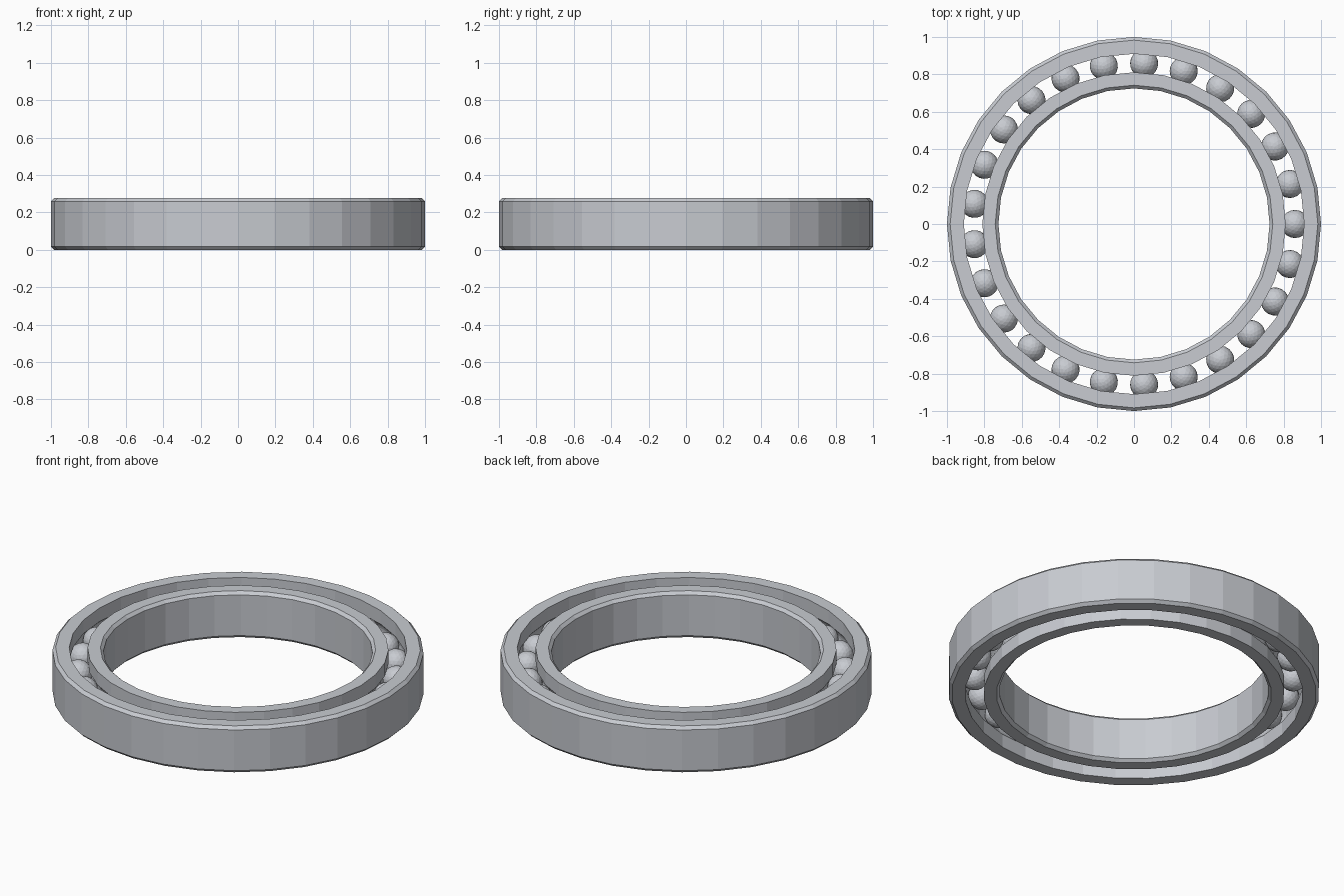
import bpy
import bmesh
from math import cos, sin, pi, tau, asin

cube = bpy.data.objects.get("Cube")
if cube:
    bpy.data.objects.remove(cube, do_unlink=True)

HEIGHT = 0.276
MID = HEIGHT / 2
CHAMFER = 0.017
RING_SIDES = 32
BALL_COUNT = 25
BALL_RADIUS = 0.075
PITCH_RADIUS = 0.86

steel = bpy.data.materials.new("brushed_steel")
steel.use_nodes = True
colour = (0.58, 0.60, 0.64, 1)
steel.diffuse_color = colour
steel.node_tree.nodes["Principled BSDF"].inputs["Base Color"].default_value = colour


def add_object(name, bm):
    mesh = bpy.data.meshes.new(name)
    bm.to_mesh(mesh)
    bm.free()
    mesh.materials.append(steel)
    obj = bpy.data.objects.new(name, mesh)
    bpy.context.collection.objects.link(obj)
    return obj


def race_ring(name, plain_r, race_r):
    """Revolve a chamfered section whose race side carries a round ball groove."""
    side = 1 if race_r > PITCH_RADIUS else -1
    bevel_r = plain_r - side * CHAMFER
    section = [(race_r, 0), (bevel_r, 0), (plain_r, CHAMFER),
               (plain_r, HEIGHT - CHAMFER), (bevel_r, HEIGHT), (race_r, HEIGHT)]
    # Groove arc, from its top edge down to its bottom edge
    groove = BALL_RADIUS + 0.001
    half = pi / 2 - asin(abs(race_r - PITCH_RADIUS) / groove)
    for i in range(9):
        a = half * (1 - i / 4)
        section.append((PITCH_RADIUS + side * groove * cos(a), MID + groove * sin(a)))

    bm = bmesh.new()
    loops = []
    for s in range(RING_SIDES):
        t = tau * s / RING_SIDES
        loops.append([bm.verts.new((r * cos(t), r * sin(t), z)) for r, z in section])
    for s, here in enumerate(loops):
        there = loops[(s + 1) % RING_SIDES]
        for i in range(len(section)):
            bm.faces.new((here[i - 1], here[i], there[i], there[i - 1]))
    bmesh.ops.recalc_face_normals(bm, faces=bm.faces)
    return add_object(name, bm)


# Two rings that hold the balls between them
race_ring("outer_ring", 1.0, 0.91)
race_ring("inner_ring", 0.725, 0.811)

# Evenly spaced balls sharing one mesh
bm = bmesh.new()
bmesh.ops.create_icosphere(bm, subdivisions=3, radius=BALL_RADIUS)
first = add_object("ball_1", bm)
for i in range(BALL_COUNT):
    ball = first
    if i:
        ball = bpy.data.objects.new(f"ball_{i + 1}", first.data)
        bpy.context.collection.objects.link(ball)
    a = tau * i / BALL_COUNT
    ball.location = (PITCH_RADIUS * cos(a), PITCH_RADIUS * sin(a), MID)
    ball.rotation_euler.z = a
